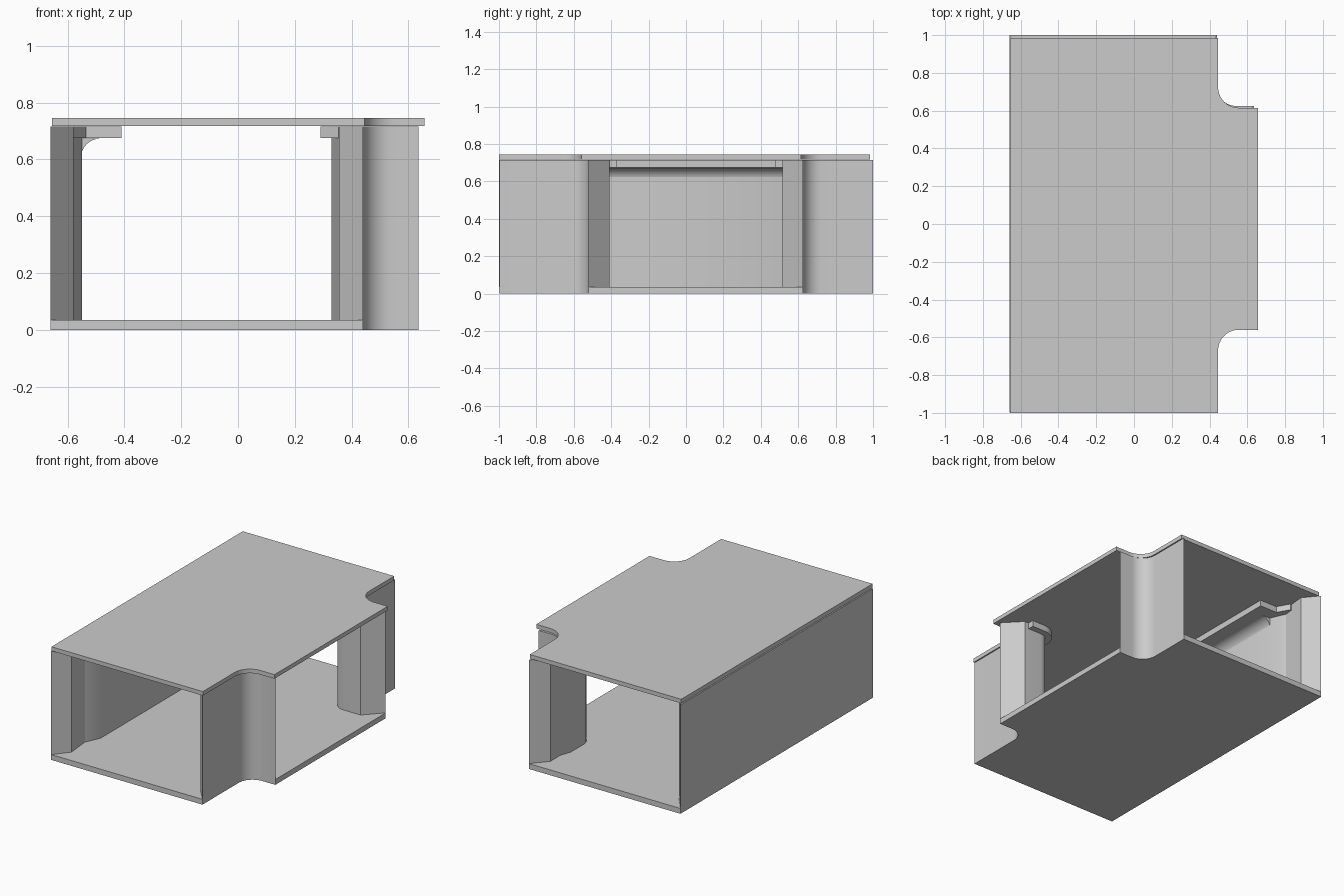
import bpy, bmesh, math

if "Cube" in bpy.data.objects:
    bpy.data.objects.remove(bpy.data.objects["Cube"])

grey = bpy.data.materials.new("plain_grey")
grey.diffuse_color = (0.6, 0.6, 0.6, 1)
grey.use_nodes = True
grey.node_tree.nodes["Principled BSDF"].inputs["Base Color"].default_value = grey.diffuse_color


def prism(name, pts, lo, hi, axis='z'):
    """Extrude a closed profile: plan (x, y) along z, or section (x, z) along y."""
    bm = bmesh.new()
    to3d = (lambda p, h: (p[0], p[1], h)) if axis == 'z' else (lambda p, h: (p[0], h, p[1]))
    face = bm.faces.new([bm.verts.new(to3d(p, lo)) for p in pts])
    ext = bmesh.ops.extrude_face_region(bm, geom=[face])
    move = (0, 0, hi - lo) if axis == 'z' else (0, hi - lo, 0)
    bmesh.ops.translate(bm, vec=move,
                        verts=[v for v in ext['geom'] if isinstance(v, bmesh.types.BMVert)])
    bmesh.ops.recalc_face_normals(bm, faces=bm.faces[:])
    me = bpy.data.meshes.new(name)
    bm.to_mesh(me)
    bm.free()
    me.materials.append(grey)
    ob = bpy.data.objects.new(name, me)
    bpy.context.collection.objects.link(ob)
    bpy.context.view_layer.objects.active = ob
    ob.select_set(True)
    bpy.ops.object.shade_smooth_by_angle(angle=math.radians(25))
    ob.select_set(False)
    return ob


def arc(cx, cy, r, a0, a1, n=10):
    return [(cx + r * math.cos(math.radians(a0 + (a1 - a0) * i / n)),
             cy + r * math.sin(math.radians(a0 + (a1 - a0) * i / n))) for i in range(n + 1)]


def junction_plan(x0, x1, xn, y0, y1, n0, n1, r):
    """Corridor outline with a side branch and two rounded re-entrant corners."""
    return ([(x0, y0), (xn, y0)] + arc(xn + r, n0 - r, r, 180, 90) + [(x1, n0), (x1, n1)]
            + arc(xn + r, n1 + r, r, 270, 180) + [(xn, y1), (x0, y1)])


FLOOR, WALL, LEDGE = 0.035, 0.715, 0.675

# Floor and the slightly shifted ceiling slab
prism("floor", junction_plan(-0.66, 0.635, 0.44, -0.997, 1.0, -0.52, 0.625, 0.1), 0, FLOOR)
prism("ceiling", junction_plan(-0.655, 0.657, 0.445, -1.0, 0.985, -0.56, 0.615, 0.11), WALL + 0.003, 0.745)

# Long left wall with angled door jambs at both ends
half = [(-0.66, 1), (-0.58, 0.9), (-0.595, 0.74), (-0.55, 0.64)]
prism("left_wall", [(x, -y) for x, y in half] + half[::-1], FLOOR, WALL)

# Overhead ledge on the left wall, with the cove beneath it
prism("left_ledge", [(-0.64, -0.8), (-0.58, -0.8), (-0.535, -0.72), (-0.41, -0.72),
                     (-0.41, 0.72), (-0.535, 0.72), (-0.58, 0.8), (-0.64, 0.8)], LEDGE, WALL)
prism("left_cove", [(-0.57, 0.605)] + arc(-0.485, 0.605, 0.068, 180, 90) + [(-0.57, LEDGE)],
      -0.64, 0.64, 'y')

# Corner walls either side of the branch opening
for name, s, end, notch in (("front", 1, -0.997, -0.52), ("back", -1, 1.0, 0.625)):
    def flip(pts):
        return [(x, notch + s * y) for x, y in pts]
    length = abs(end - notch)
    outer = [(0.44, -length)] + arc(0.54, -0.1, 0.1, 180, 90)
    inner = ([(0.635, 0), (0.53, 0.11)] + arc(0.40, 0.04, 0.07, 90, 180)
             + [(0.33, -0.15), (0.355, -0.22), (0.355, 0.1 - length)])
    if s < 0:
        inner[-3:-1] = [(0.33, -0.1), (0.355, -0.17)]
    prism(name + "_corner_wall", flip(outer + inner), FLOOR, WALL)
    # Rounded ledge capping the inner corner
    ledge = ([(0.5, 0.08), (0.5, 0.15)] + arc(0.40, 0.04, 0.11, 90, 180)
             + [(0.29, -0.17), (0.36, -0.22), (0.38, -0.1)])
    prism(name + "_corner_ledge", flip(ledge), LEDGE, WALL)
